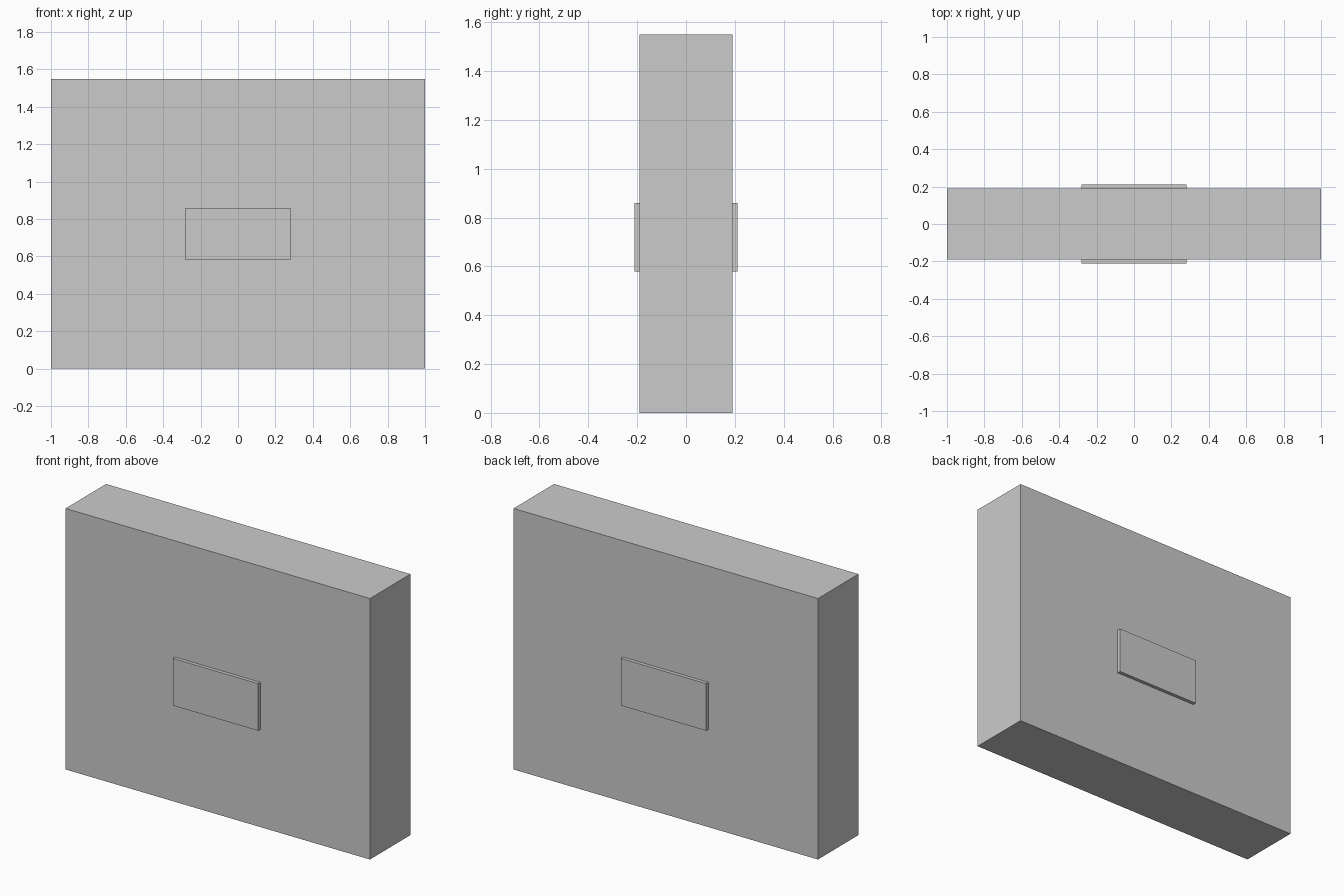
import bpy

if "Cube" in bpy.data.objects:
    bpy.data.objects.remove(bpy.data.objects["Cube"])


def box(name, x, y, z):
    """Axis-aligned box from (min, max) ranges."""
    ranges = (x, y, z)
    bpy.ops.mesh.primitive_cube_add(size=1, location=[(a + b) / 2 for a, b in ranges])
    obj = bpy.context.object
    obj.name = name
    obj.scale = [b - a for a, b in ranges]
    bpy.ops.object.transform_apply(location=False, rotation=False, scale=True)
    return obj


HALF_DEPTH = 0.19
PLATE_FACE = 0.211

# Main slab
box("slab", (-1, 1), (-HALF_DEPTH, HALF_DEPTH), (0, 1.55))

# Raised plates on the front and back faces
box("front_plate", (-0.28, 0.28), (-PLATE_FACE, -HALF_DEPTH), (0.58, 0.86))
box("back_plate", (-0.28, 0.28), (HALF_DEPTH, PLATE_FACE), (0.58, 0.86))
